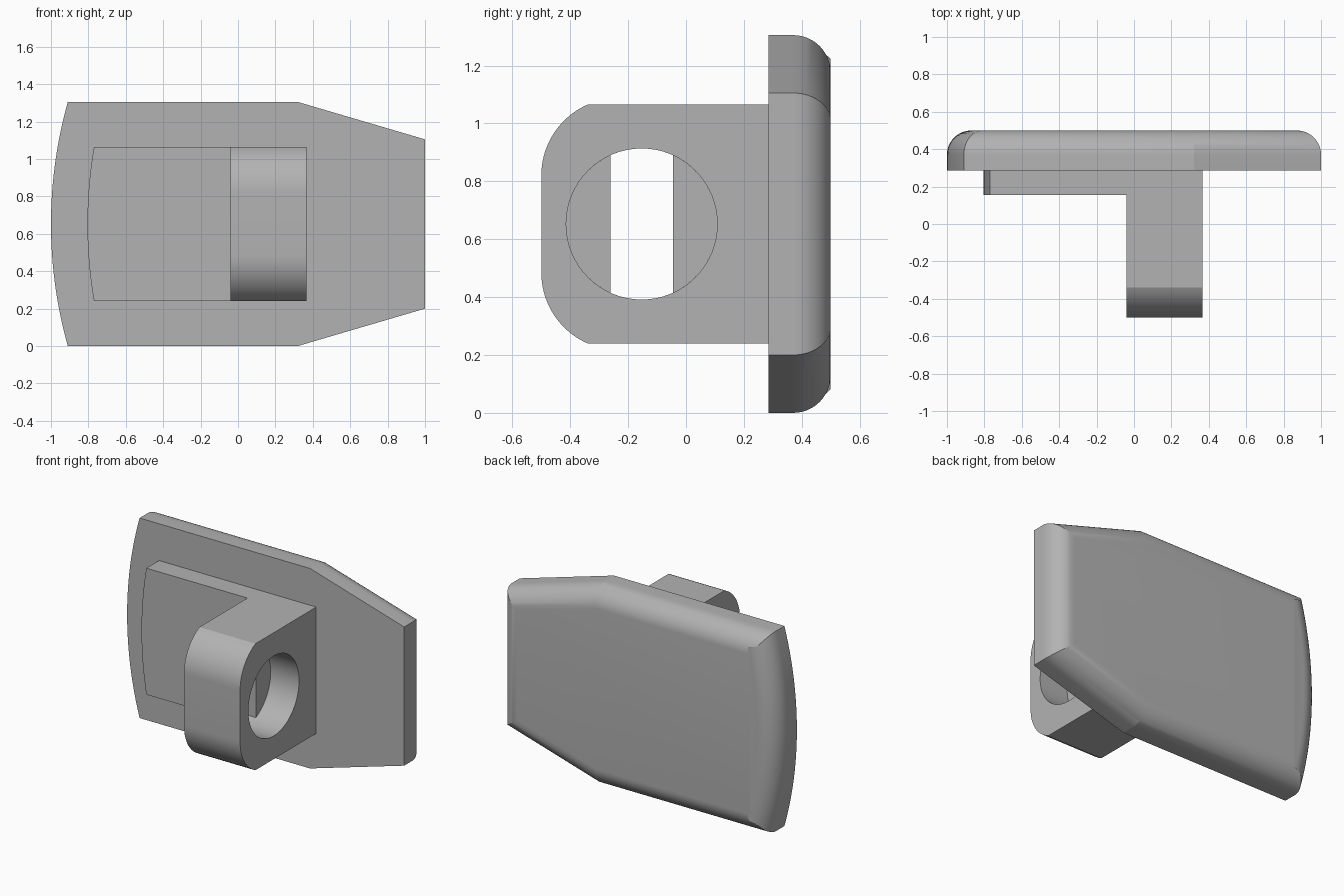
import bpy, bmesh
from math import sin, cos, pi, radians, asin, acos
from mathutils import Vector

if "Cube" in bpy.data.objects:
    bpy.data.objects.remove(bpy.data.objects["Cube"])

grey = bpy.data.materials.new("plain grey")
grey.use_nodes = True
grey.diffuse_color = (0.45, 0.45, 0.45, 1)
grey.node_tree.nodes["Principled BSDF"].inputs["Base Color"].default_value = (0.45, 0.45, 0.45, 1)

MID = 0.6525  # height of the symmetry plane


def arc(cx, cy, r, a0, a1, n):
    return [(cx + r * cos(a0 + (a1 - a0) * i / n), cy + r * sin(a0 + (a1 - a0) * i / n))
            for i in range(n + 1)]


def bowed_end(x_corner, bow, half, n=24):
    """Shallow arc bulging to -x, from the top corner to the bottom one."""
    r = (half * half + bow * bow) / (2 * bow)
    a = asin(half / r)
    return arc(x_corner - bow + r, MID, r, pi - a, pi + a, n)


def inset(pts, d):
    """Mitred inward offset of a counter-clockwise outline."""
    out = []
    for i, p in enumerate(pts):
        p = Vector(p)
        e0 = (p - Vector(pts[i - 1])).normalized()
        e1 = (Vector(pts[(i + 1) % len(pts)]) - p).normalized()
        n0, n1 = Vector((-e0.y, e0.x)), Vector((-e1.y, e1.x))
        out.append(tuple(p + (n0 + n1) * d / (1 + n0.dot(n1))))
    return out


def loft(name, loops):
    """Skin a stack of matching 3D loops and cap both ends."""
    bm = bmesh.new()
    rings = [[bm.verts.new(p) for p in loop] for loop in loops]
    n = len(rings[0])
    for a, b in zip(rings, rings[1:]):
        for i in range(n):
            j = (i + 1) % n
            bm.faces.new((a[i], a[j], b[j], b[i]))
    bm.faces.new(rings[0])
    bm.faces.new(rings[-1])
    bmesh.ops.recalc_face_normals(bm, faces=bm.faces)
    mesh = bpy.data.meshes.new(name)
    bm.to_mesh(mesh)
    bm.free()
    mesh.materials.append(grey)
    ob = bpy.data.objects.new(name, mesh)
    bpy.context.collection.objects.link(ob)
    return ob


def prism_x(name, profile, x0, x1):
    return loft(name, [[(x, y, z) for y, z in profile] for x in (x0, x1)])


# Plate with rounded rear edges
outline = bowed_end(-0.91, 0.09, MID) + [
    (0.32, 0), (1, 0.2), (1, 1.105), (0.32, 1.305)]
R = 0.13
layers = [(0.285, 0)]
layers += [(0.5 - R + R * sin(t), R * (1 - cos(t)))
           for t in (pi / 2 * i / 12 for i in range(13))]
plate = loft("back_plate", [[(x, y, z) for x, z in inset(outline, d)] for y, d in layers])

# Raised pad in front of the plate
pad_outline = bowed_end(-0.77, 0.035, 0.4125) + [(-0.04, 0.24), (-0.04, 1.065)]
pad = loft("raised_pad", [[(x, y, z) for x, z in pad_outline] for y in (0.155, 0.285)])

# Lug with rounded front corners
r = 0.2675
sweep = acos((r - 0.16) / r)
lower = arc(-0.5 + r, 0.485, r, pi + sweep, pi, 14)
upper = [(y, 2 * MID - z) for y, z in reversed(lower)]
lug = prism_x("lug", lower + upper + [(0.285, 1.065), (0.285, 0.24)], -0.04, 0.365)

# Round hole through the lug
HY, HR = -0.153, 0.261
cutter = prism_x("hole_cutter", arc(HY, MID, HR, 0, 2 * pi, 64)[:-1], -0.2, 0.5)
cutter.hide_render = True
mod = lug.modifiers.new("hole", "BOOLEAN")
mod.operation = "DIFFERENCE"
mod.solver = "EXACT"
mod.object = cutter
bpy.context.view_layer.objects.active = lug
bpy.ops.object.modifier_apply(modifier=mod.name)
bpy.data.objects.remove(cutter)

# Two webs narrowing the inner half of the hole to a slot
half = acos(0.108 / HR)
webs = [prism_x(name, arc(HY, MID, HR, a - half, a + half, 24), -0.04, 0.16)
        for name, a in (("rear_web", 0), ("front_web", pi))]

# Smooth curved faces, keep corners sharp
for ob in [plate, pad, lug] + webs:
    bpy.ops.object.select_all(action="DESELECT")
    ob.select_set(True)
    bpy.context.view_layer.objects.active = ob
    bpy.ops.object.shade_smooth_by_angle(angle=radians(14))
